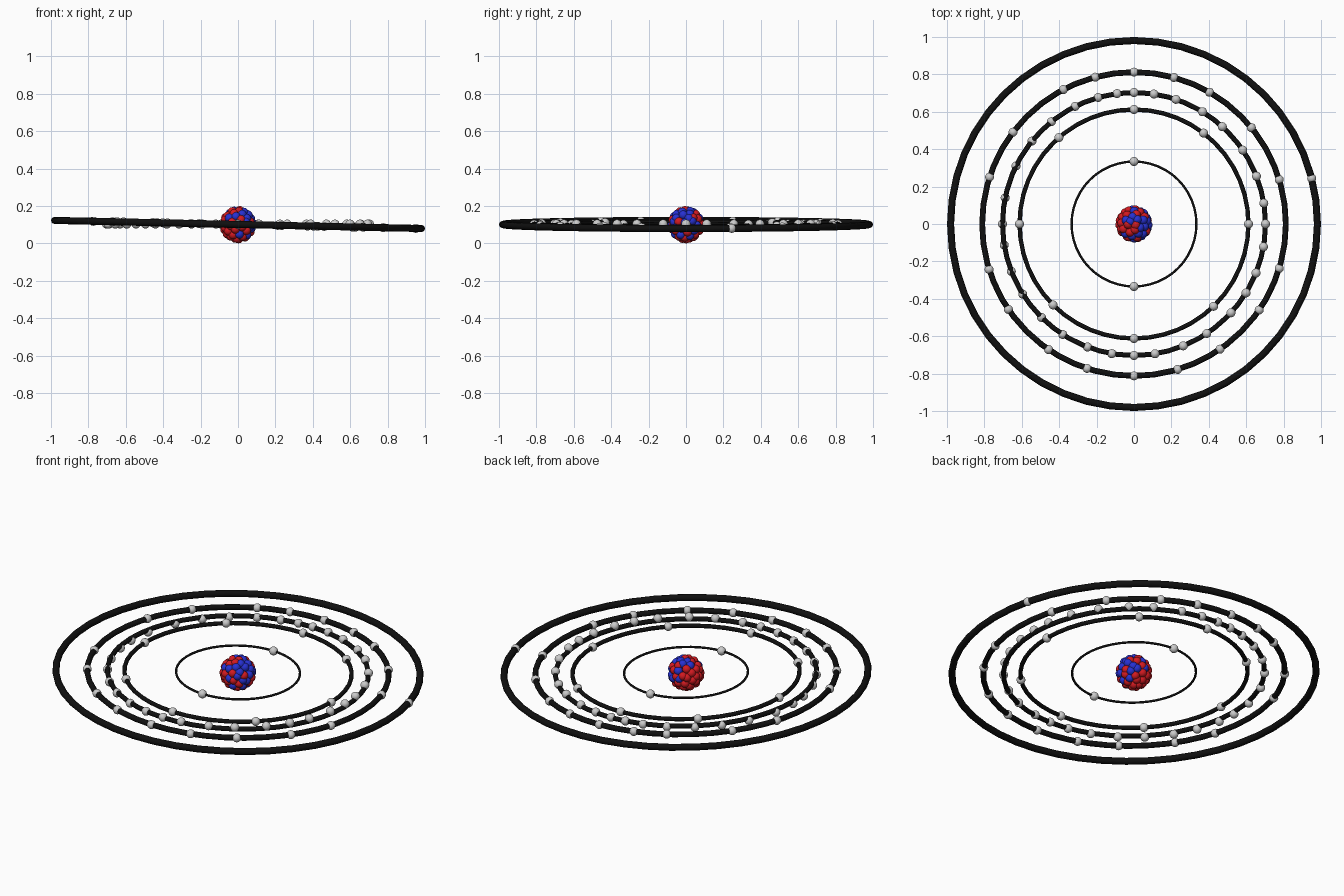
import bpy, math, random
from mathutils import Vector

if "Cube" in bpy.data.objects:
    bpy.data.objects.remove(bpy.data.objects["Cube"])

random.seed(4)
CZ = 0.101                      # height of the atom centre
TILT = math.radians(1.26)       # slight slope of the orbits, high at -x


def material(name, rgb):
    m = bpy.data.materials.new(name)
    m.diffuse_color = (*rgb, 1)
    m.use_nodes = True
    m.node_tree.nodes["Principled BSDF"].inputs["Base Color"].default_value = m.diffuse_color
    return m


black = material("orbit_black", (0.005, 0.005, 0.005))
red = material("proton_red", (0.65, 0.01, 0.015))
blue = material("neutron_blue", (0.02, 0.03, 0.65))


def ball_mesh(name, r, mat=None):
    bpy.ops.mesh.primitive_uv_sphere_add(segments=20, ring_count=12, radius=r)
    o = bpy.context.object
    bpy.ops.object.shade_smooth()
    mesh = o.data
    mesh.name = name
    if mat:
        mesh.materials.append(mat)
    bpy.data.objects.remove(o)
    return mesh


def place(name, mesh, loc):
    o = bpy.data.objects.new(name, mesh)
    o.location = loc
    bpy.context.collection.objects.link(o)


# Orbits: radius, electron angles, whether electrons follow the slope
orbits = [
    (0.334, [90, -90], True),
    (0.612, [90, 52.6, 0, -46, -90, -135, 180, 131], True),
    (0.703, [90, 81.3, 71.4, 58.6, 47.8, 34.2, 21.3, 9.1, 0, -10, -21.9,
             -31.6, -42.5, -56.4, -68, -80.8, -90, -99.7, -110.7, -122.8,
             -134.7, -147.8, -158.9, -170.8, 180, 168.5, 153.8, 140.9,
             128.9, 116.6, 105.8, 97.4], False),
    (0.812, [90, 74.8, 60.2, 39.4, 17, -17, -34.5, -55.5, -73.3, -90, -108,
             -124.2, -145.8, -162.6, 162, 142.8, 117.7, 104.8], True),
    (0.981, [14.4], True),
]
electron = ball_mesh("electron", 0.024)
for i, (R, angles, sloped) in enumerate(orbits, 1):
    # Ring thickness grows with its radius
    bpy.ops.mesh.primitive_torus_add(
        major_segments=48, minor_segments=12, major_radius=R,
        minor_radius=R * 0.0192, location=(0, 0, CZ), rotation=(0, TILT, 0))
    ring = bpy.context.object
    ring.name = f"orbit_{i}"
    ring.data.materials.append(black)
    bpy.ops.object.shade_smooth()
    for a in angles:
        x, y = R * math.cos(math.radians(a)), R * math.sin(math.radians(a))
        z = CZ - x * math.tan(TILT) if sloped else CZ + 0.002
        place(f"electron_{i}", electron, (x, y, z))

# Nucleus: layers of packed nucleons, bluer towards the upper right
proton = ball_mesh("proton", 0.024, red)
neutron = ball_mesh("neutron", 0.024, blue)
for layer, (rad, n) in enumerate([(0.076, 72), (0.045, 26)]):
    for k in range(n):
        z = 1 - (2 * k + 1) / n
        s, t = math.sqrt(1 - z * z), k * math.pi * (3 - math.sqrt(5))
        d = Vector((s * math.cos(t), s * math.sin(t), z))
        d += Vector([random.uniform(-0.09, 0.09) for _ in range(3)])
        d.normalize()
        blueness = d.dot(Vector((0.5, 0, 0.5))) + random.uniform(-0.8, 0.8)
        is_blue = blueness > 0.2
        place("neutron" if is_blue else "proton",
              neutron if is_blue else proton,
              d * rad + Vector((0, 0, 0.1)))
